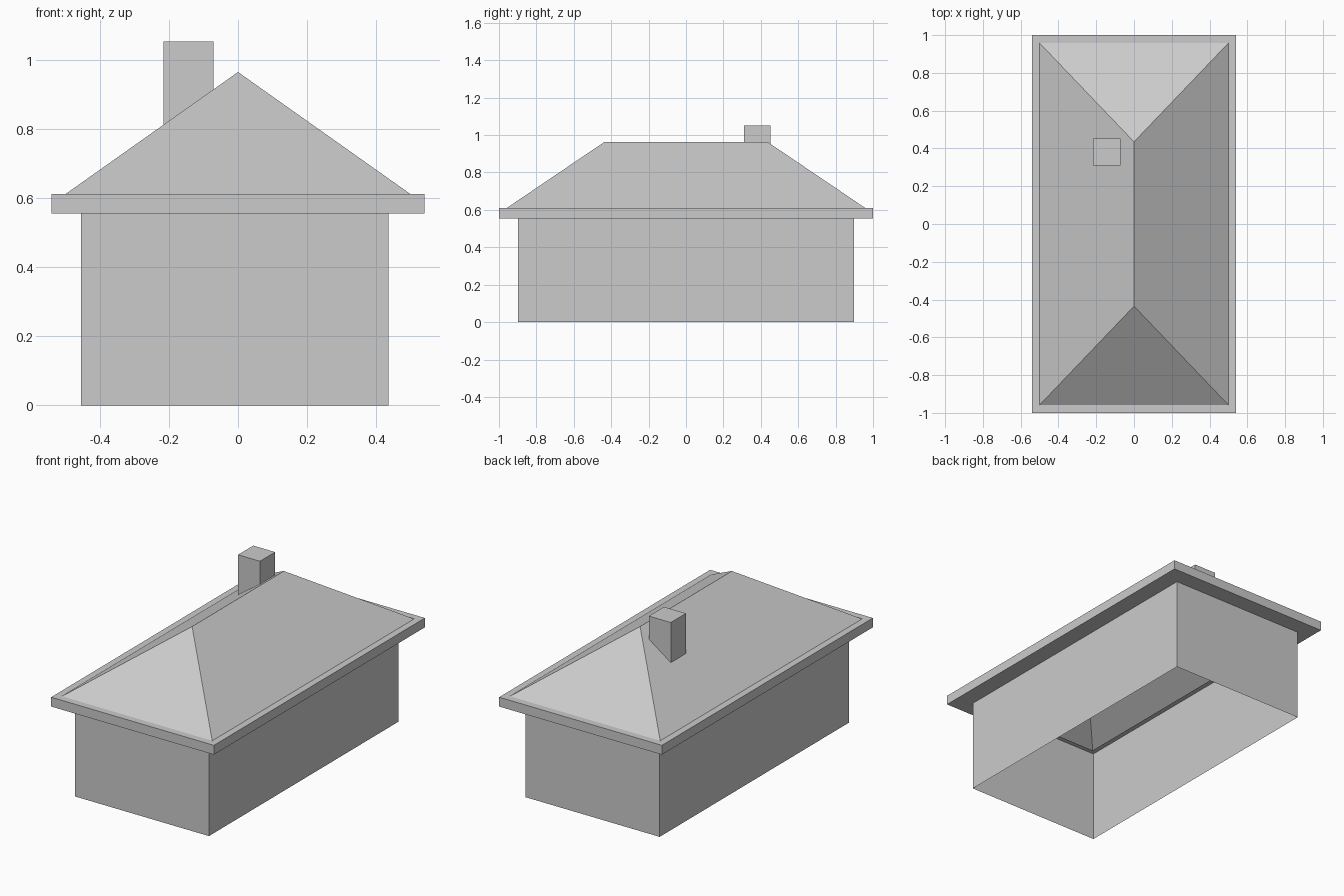
import bpy

if "Cube" in bpy.data.objects:
    bpy.data.objects.remove(bpy.data.objects["Cube"])

grey = bpy.data.materials.new("plain grey")
grey.diffuse_color = (0.6, 0.6, 0.6, 1)
grey.use_nodes = True
grey.node_tree.nodes["Principled BSDF"].inputs["Base Color"].default_value = grey.diffuse_color


def make(name, verts, faces):
    mesh = bpy.data.meshes.new(name)
    mesh.from_pydata(verts, [], faces)
    mesh.materials.append(grey)
    ob = bpy.data.objects.new(name, mesh)
    bpy.context.collection.objects.link(ob)
    return ob


def ring(x0, x1, y0, y1, z):
    return [(x0, y0, z), (x1, y0, z), (x1, y1, z), (x0, y1, z)]


def band(a, b):
    """Four quads joining ring a to ring b (index of first vertex)."""
    return [(a + i, a + (i + 1) % 4, b + (i + 1) % 4, b + i) for i in range(4)]


EAVE_Z, ROOF_Z, RIDGE_Z = 0.555, 0.611, 0.964
RX, RY, RIDGE_Y = 0.499, 0.957, 0.435

# open wall shell, no floor or ceiling
wall = (-0.454, 0.436, -0.898, 0.898)
make("walls", ring(*wall, 0) + ring(*wall, EAVE_Z), band(0, 4))

# eave: soffit with an opening, outer edge, narrow top ledge
edge = (-0.54, 0.54, -1, 1)
make("eave",
     ring(-0.425, 0.425, -0.87, 0.87, EAVE_Z) + ring(*edge, EAVE_Z)
     + ring(*edge, ROOF_Z) + ring(-RX, RX, -RY, RY, ROOF_Z),
     band(0, 4) + band(4, 8) + band(8, 12))

# hipped roof
make("roof",
     ring(-RX, RX, -RY, RY, ROOF_Z) + [(0, -RIDGE_Y, RIDGE_Z), (0, RIDGE_Y, RIDGE_Z)],
     [(0, 1, 4), (1, 2, 5, 4), (2, 3, 5), (3, 0, 4, 5)])

# chimney: foot follows the roof slope
chim = (-0.216, -0.071, 0.309, 0.453)
slope = (RIDGE_Z - ROOF_Z) / RX
foot = [(x, y, RIDGE_Z + slope * x) for x, y, _ in ring(*chim, 0)]
make("chimney", foot + ring(*chim, 1.052), band(0, 4) + [(4, 5, 6, 7)])
